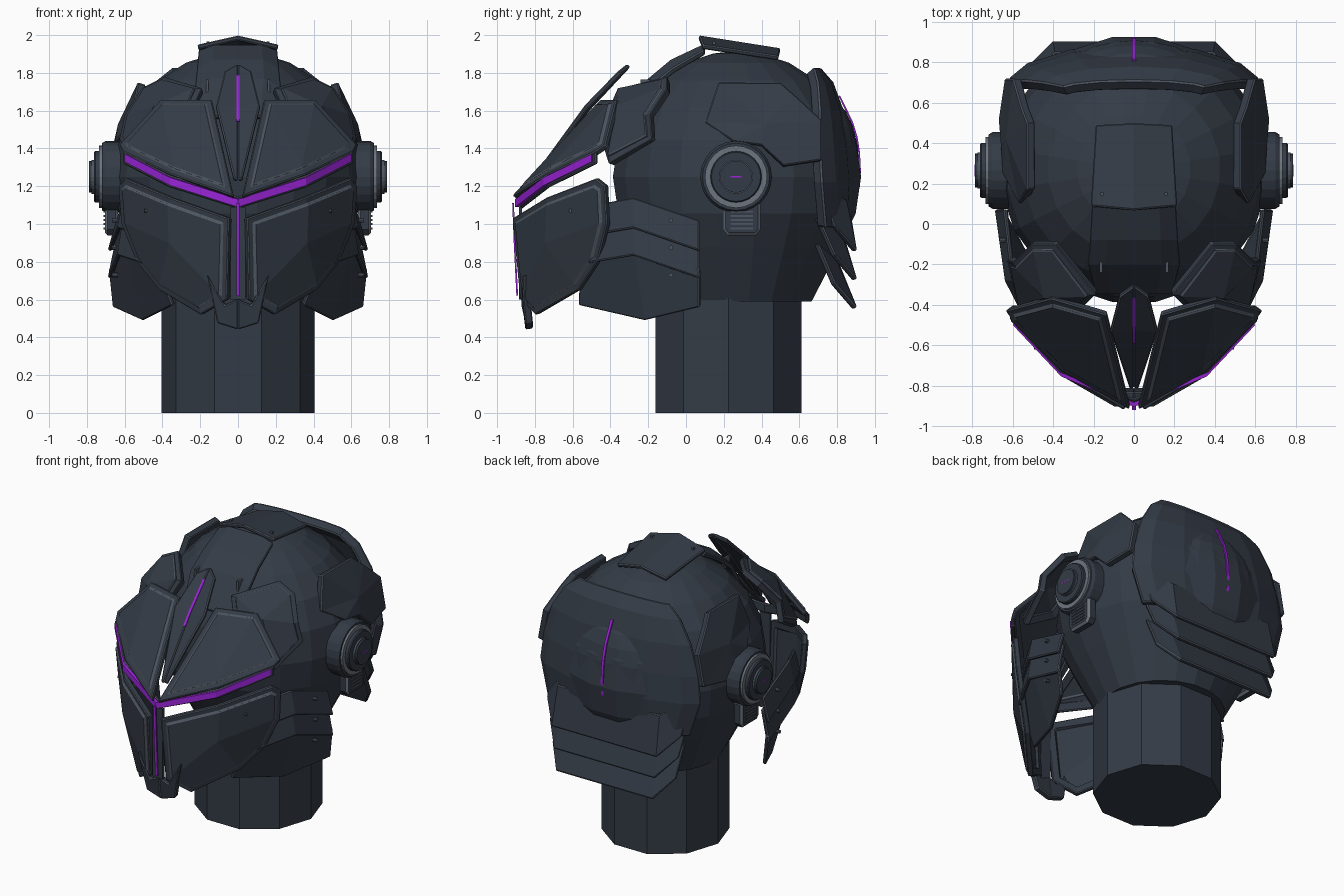
import bpy, bmesh, math
from mathutils import Vector

if "Cube" in bpy.data.objects:
    bpy.data.objects.remove(bpy.data.objects["Cube"])

HEAD = Vector((0, 0.25, 1.2))


def material(name, rgb):
    m = bpy.data.materials.new(name)
    m.diffuse_color = (*rgb, 1)
    m.use_nodes = True
    m.node_tree.nodes["Principled BSDF"].inputs["Base Color"].default_value = m.diffuse_color
    return m


ARMOR = material("dark_slate", (0.034, 0.044, 0.061))
EDGE = material("worn_edge", (0.078, 0.094, 0.120))
STEEL = material("grey_steel", (0.155, 0.178, 0.210))
GLOW = material("violet_light", (0.33, 0.018, 0.70))


def finish(name, bm, mats):
    me = bpy.data.meshes.new(name)
    bm.to_mesh(me)
    bm.free()
    ob = bpy.data.objects.new(name, me)
    bpy.context.collection.objects.link(ob)
    for m in mats:
        me.materials.append(m)
    return ob


def mirror(ob):
    ob.modifiers.new("mirror", 'MIRROR').use_clip = True


def plate(name, pts, faces=None, thick=0.03, panel=0.0, mats=(ARMOR, EDGE), both=True, bevel=0.006):
    """Armour plate from outward-facing facets, with optional raised panel, thickness and worn edge."""
    bm = bmesh.new()
    vs = [bm.verts.new(p) for p in pts]
    for f in faces or [range(len(pts))]:
        bm.faces.new([vs[i] for i in f])
    bmesh.ops.recalc_face_normals(bm, faces=bm.faces[:])
    bm.normal_update()
    if sum(f.normal.dot(f.calc_center_median() - HEAD) * f.calc_area() for f in bm.faces) < 0:
        bmesh.ops.reverse_faces(bm, faces=bm.faces[:])
    if panel:
        inner = bm.faces[:]
        bmesh.ops.inset_region(bm, faces=inner, thickness=panel, use_even_offset=True, use_boundary=True)
        bmesh.ops.inset_region(bm, faces=inner, thickness=0.004, depth=0.01,
                               use_even_offset=True, use_boundary=True)
    ob = finish(name, bm, mats)
    s = ob.modifiers.new("thickness", 'SOLIDIFY')
    s.thickness, s.offset = thick, -1
    if bevel:
        b = ob.modifiers.new("edge", 'BEVEL')
        b.width, b.segments, b.limit_method = bevel, 1, 'ANGLE'
        b.angle_limit, b.material = math.radians(60), 1
    if both:
        mirror(ob)
    return ob


def strip(name, rows, **kw):
    """Plate lofted between equally long rows of points."""
    n = len(rows[0])
    faces = [(r * n + i, r * n + i + 1, (r + 1) * n + i + 1, (r + 1) * n + i)
             for r in range(len(rows) - 1) for i in range(n - 1)]
    return plate(name, [p for row in rows for p in row], faces, **kw)


def light_line(name, yz, half):
    """Narrow glowing line on the centre plane."""
    strip(name, [[(-half, y, z), (half, y, z)] for y, z in yz], mats=(GLOW,), both=False, thick=0.009, bevel=0)


def lathe(name, profile, n, origin, axis='Z', mat=ARMOR, start=0.0):
    """Faceted turned part from (radius, height) points."""
    bm = bmesh.new()
    rings = []
    for r, h in profile:
        ring = []
        for i in range(n):
            a = start + 2 * math.pi * i / n
            c, s = r * math.cos(a), r * math.sin(a)
            ring.append(bm.verts.new(Vector(origin) + Vector((c, s, h) if axis == 'Z' else (h, c, s))))
        rings.append(ring)
    for a, b in zip(rings, rings[1:]):
        for i in range(n):
            j = (i + 1) % n
            bm.faces.new((a[i], a[j], b[j], b[i]))
    bm.faces.new(rings[0][::-1])
    bm.faces.new(rings[-1])
    return finish(name, bm, [mat])


def box(name, lo, hi, mat=ARMOR, both=True):
    bm = bmesh.new()
    bmesh.ops.create_cube(bm, size=1)
    for v in bm.verts:
        v.co = [l + (c + 0.5) * (h - l) for l, h, c in zip(lo, hi, v.co)]
    ob = finish(name, bm, [mat])
    if both:
        mirror(ob)
    return ob


# Neck and skull
lathe("neck", [(0.405, 0), (0.405, 0.62)], 10, (0, 0.225, 0))
R = 0.665
skull = [(0.40, 0.59 - 1.25)] + [(R * math.cos(math.radians(a)), R * math.sin(math.radians(a)))
                                 for a in (-34, -17, 0, 17, 34, 50, 65, 79, 89)]
lathe("skull", skull, 20, (0, 0.27, 1.25), start=math.pi / 20)

# Ear discs with vented tab below
for name, prof, mat in (
        ("ear_base", [(0.19, 0.60), (0.19, 0.70), (0.178, 0.72)], ARMOR),
        ("ear_ring", [(0.165, 0.70), (0.165, 0.735)], STEEL),
        ("ear_dish", [(0.136, 0.70), (0.136, 0.755), (0.130, 0.762)], ARMOR),
        ("ear_inner_ring", [(0.090, 0.75), (0.090, 0.775)], EDGE),
        ("ear_hub", [(0.084, 0.75), (0.084, 0.788)], ARMOR)):
    mirror(lathe(name, prof, 24, (0, 0.265, 1.25), 'X', mat))
box("ear_light", (0.785, 0.235, 1.247), (0.789, 0.295, 1.253), GLOW)
tab = [(0.195, 1.12), (0.195, 0.97), (0.22, 0.94), (0.37, 0.94), (0.395, 0.97), (0.395, 1.12)]
plate("ear_tab", [(0.705, y, z) for y, z in tab], thick=0.07, mats=(ARMOR, STEEL), bevel=0.014)
for i in range(5):
    z = 0.972 + i * 0.022
    box("ear_vent", (0.70, 0.235, z), (0.711, 0.355, z + 0.010), EDGE)

# Temple plate above the ear
temple = [(0.53, 0.17, 1.75), (0.53, 0.50, 1.75), (0.56, 0.58, 1.68), (0.60, 0.72, 1.55), (0.64, 0.72, 1.34),
          (0.67, 0.52, 1.31), (0.66, 0.40, 1.42), (0.65, 0.25, 1.44), (0.57, 0.10, 1.54), (0.635, 0.42, 1.53)]
plate("temple_plate", temple, [(i, (i + 1) % 9, 9) for i in range(9)], thick=0.045)

# Crown plate and the sloping forehead plate in front of it
strip("crown_plate", [[(-0.215, 0.09, 1.95), (0, 0.07, 1.998), (0.215, 0.09, 1.95)],
                      [(-0.19, 0.49, 1.89), (0, 0.50, 1.93), (0.19, 0.49, 1.89)]],
      both=False, thick=0.025)
strip("forehead_plate", [[(-w, y, e), (-w * 0.6, y, m), (w * 0.6, y, m), (w, y, e)] for y, m, e, w in (
    (0.09, 1.95, 1.92, 0.21), (-0.08, 1.87, 1.82, 0.22), (-0.20, 1.77, 1.72, 0.23), (-0.35, 1.57, 1.53, 0.19))],
      both=False)
box("forehead_clip", (0.155, -0.24, 1.69), (0.17, -0.17, 1.765), EDGE)
box("crown_stud", (0.15, 0.14, 1.93), (0.166, 0.156, 1.966), EDGE)

# Centre crest, slightly hollow along the middle, with its light
plate("centre_crest", [(0, -0.31, 1.85), (0.07, -0.36, 1.81), (0.115, -0.535, 1.63), (0.02, -0.82, 1.24),
                       (0, -0.815, 1.24), (0, -0.525, 1.62)],
      [(0, 1, 2, 5), (5, 2, 3, 4)], thick=0.025)
light_line("crest_light", ((-0.372, 1.79), (-0.532, 1.622), (-0.592, 1.545)), 0.008)

# Inner brow plates resting on the skull
plate("inner_brow", [(0.19, -0.35, 1.72), (0.39, -0.10, 1.78), (0.51, -0.10, 1.72), (0.60, -0.19, 1.58),
                     (0.63, -0.18, 1.45), (0.57, -0.41, 1.32), (0.30, -0.46, 1.48), (0.44, -0.36, 1.62)],
      [(0, 1, 2, 7), (7, 2, 3), (7, 3, 4, 5), (7, 5, 6), (7, 6, 0)], panel=0.03, thick=0.04)

# Upper visor plates
plate("upper_visor", [(0.025, -0.92, 1.15), (0.36, -0.73, 1.265), (0.61, -0.48, 1.385), (0.63, -0.43, 1.42),
                      (0.41, -0.37, 1.66), (0.14, -0.45, 1.66)],
      [(0, 1, 5), (1, 4, 5), (1, 2, 3, 4)], panel=0.035, thick=0.03)

# Glowing eye line, backed by a dark trim
path = [(0, -0.905, 1.11), (0.36, -0.755, 1.225), (0.60, -0.50, 1.35)]
strip("eye_light", [[(x, y, z + h) for x, y, z in path] for h in (0.021, -0.021)],
      mats=(GLOW,), thick=0.02, bevel=0)
strip("eye_trim", [[(x * 1.02, y + 0.022, z + h) for x, y, z in path] for h in (0.034, -0.030)], thick=0.02)

# Face mask halves, centre light and chin
plate("face_mask", [(0.05, -0.92, 1.03), (0.36, -0.74, 1.14), (0.60, -0.48, 1.24), (0.635, -0.43, 1.20),
                    (0.62, -0.42, 1.0), (0.54, -0.47, 0.80), (0.42, -0.57, 0.65), (0.20, -0.80, 0.52),
                    (0.06, -0.88, 0.60), (0.36, -0.74, 0.90)],
      [(0, 1, 9, 8), (1, 2, 3, 4, 9), (9, 4, 5, 6), (9, 6, 7, 8)], panel=0.035, thick=0.035)
box("mask_spine", (-0.04, -0.885, 0.60), (0.04, -0.867, 1.09), both=False)
light_line("spine_light", ((-0.92, 1.11), (-0.912, 0.9), (-0.898, 0.62)), 0.009)
plate("chin_claw", [(0, -0.85, 0.44), (0.11, -0.85, 0.475), (0.13, -0.86, 0.57), (0.165, -0.87, 0.73),
                    (0.07, -0.87, 0.57), (0, -0.87, 0.60)], thick=0.04)
mirror(lathe("mask_rivet", [(0.011, -0.02), (0.011, 0.004)], 8, (0.49, -0.61, 1.07), 'X', EDGE))

# Overlapping jaw plates with rivets
for i in range(3):
    d = 0.145 * i
    lap = 0.06 if i else 0
    top = [(0.645, 0.07, 1.02 - d + lap), (0.605, -0.28, 1.14 - d + lap), (0.49, -0.50, 1.10 - d + lap)]
    low = [(0.69, 0.07, 0.86 - d), (0.64, -0.28, 0.98 - d), (0.52, -0.52, 0.94 - d)]
    if i == 2:
        low = [(0.665, 0.07, 0.56), (0.51, -0.22, 0.49), (0.35, -0.57, 0.57)]
        top[0], top[2] = (0.685, 0.07, 0.76), (0.46, -0.56, 0.84)
    strip("jaw_plate_%d" % (i + 1), [top, low], thick=0.022)
    mirror(lathe("jaw_rivet", [(0.012, -0.02), (0.012, 0.012)], 8, (0.655, -0.08, 1.02 - d), 'X', EDGE))

# Rear shell with central bulge and light
rows = []
for z, w, ys, yb in ((1.83, 0.35, 0.68, 0.71), (1.75, 0.45, 0.70, 0.78), (1.60, 0.54, 0.71, 0.835),
                     (1.40, 0.60, 0.71, 0.875), (1.22, 0.62, 0.72, 0.89), (0.98, 0.55, 0.74, 0.87)):
    d = yb - ys
    half = [(w, ys), (w * 0.85, ys + d * 0.45), (w * 0.5, ys + d * 0.85)]
    rows.append([(-x, y, z) for x, y in half] + [(0, yb, z)] + [(x, y, z) for x, y in half[::-1]])
strip("rear_shell", rows, both=False, thick=0.06, bevel=0.008)

bm = bmesh.new()
bmesh.ops.create_uvsphere(bm, u_segments=20, v_segments=10, radius=1)
for v in bm.verts:
    v.co = (v.co.x * 0.36, 0.742 + v.co.y * 0.175, 1.30 + v.co.z * 0.37)
finish("rear_bulge", bm, [ARMOR])
light_line("rear_light", ((0.816, 1.68), (0.855, 1.60), (0.884, 1.54), (0.908, 1.46), (0.921, 1.38),
                          (0.926, 1.28), (0.921, 1.20), (0.904, 1.13)), 0.009)

# Overlapping neck guards at the back
for i in range(3):
    zt, zb, k = (1.13, 0.96, 0.82)[i], (0.86, 0.71, 0.56)[i], 0.98 - 0.04 * i
    top = [(0.54 * k, 0.70, zt + 0.08), (0.40 * k, 0.85 - 0.03 * i, zt), (0, 0.86 - 0.03 * i, zt)]
    low = [(0.53 * k, 0.79, zb + 0.13), (0.41 * k, 0.905, zb), (0, 0.905, zb)]
    strip("neck_guard_%d" % (i + 1), [[(-x, y, z) for x, y, z in r[:2]] + r[::-1] for r in (top, low)],
          both=False, thick=0.028)
